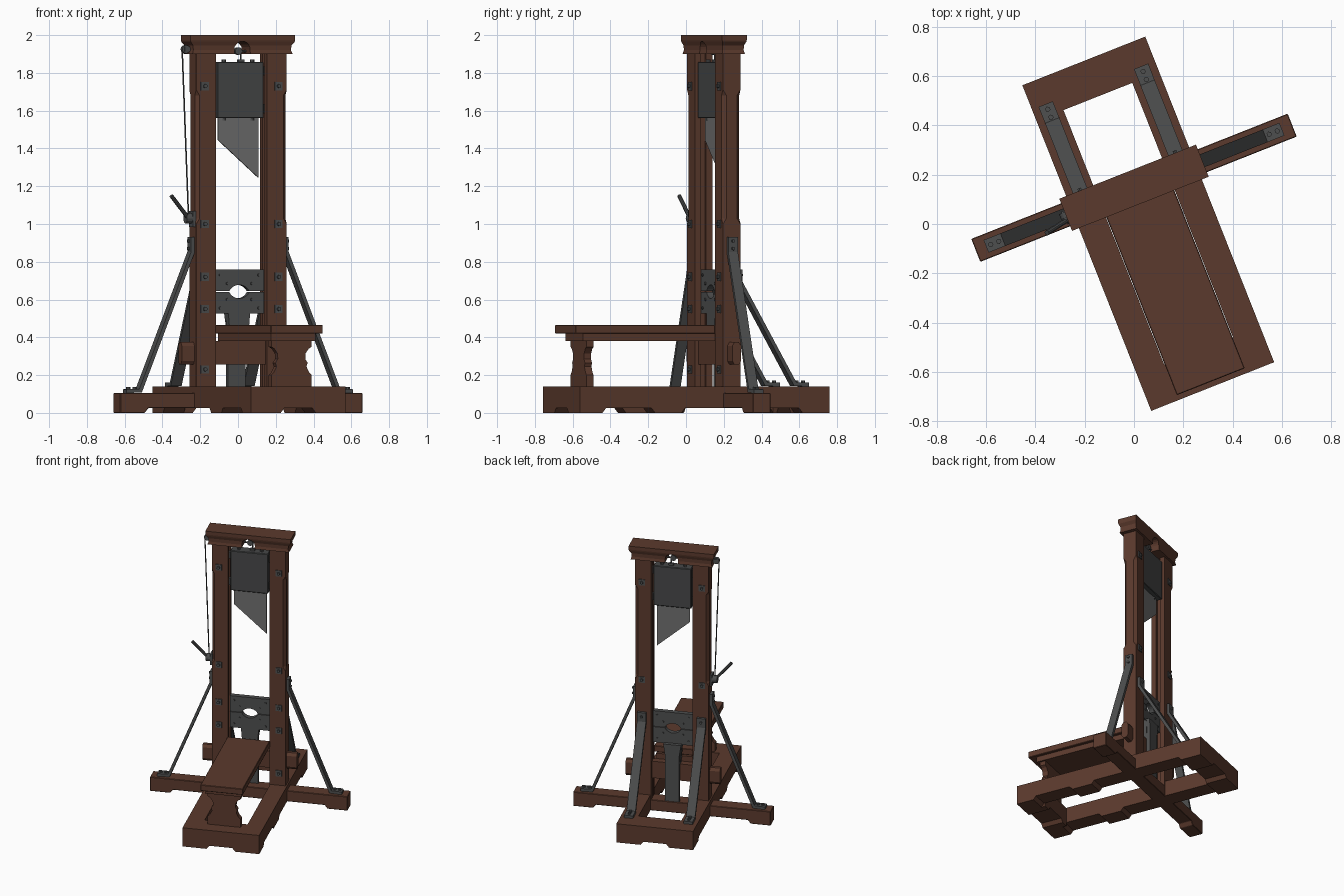
import bpy, bmesh, math
from mathutils import Matrix, Vector

if "Cube" in bpy.data.objects:
    bpy.data.objects.remove(bpy.data.objects["Cube"])

# The whole model is turned about z; parts use local u (across), v (depth), z
PLACE = Matrix.Translation((0, 0.147, 0)) @ Matrix.Rotation(math.radians(21.6), 4, 'Z')

def material(name, rgb):
    m = bpy.data.materials.new(name)
    m.diffuse_color = (*rgb, 1)
    m.use_nodes = True
    m.node_tree.nodes["Principled BSDF"].inputs["Base Color"].default_value = m.diffuse_color
    return m

WOOD = material("brown wood", (0.105, 0.042, 0.026))
IRON = material("dark iron", (0.075, 0.077, 0.077))
WEIGHT = material("weight iron", (0.062, 0.064, 0.065))
STEEL = material("blade steel", (0.16, 0.16, 0.16))

def finish(name, bm, mat, bevel=0):
    bmesh.ops.recalc_face_normals(bm, faces=bm.faces[:])
    me = bpy.data.meshes.new(name)
    bm.to_mesh(me)
    bm.free()
    me.materials.append(mat)
    ob = bpy.data.objects.new(name, me)
    ob.matrix_world = PLACE
    bpy.context.collection.objects.link(ob)
    if bevel:
        b = ob.modifiers.new("bevel", 'BEVEL')
        b.width, b.segments = bevel, 1
    return ob

def loft(name, rings, mat, bevel=0):
    bm = bmesh.new()
    rows = [[bm.verts.new(p) for p in r] for r in rings]
    n = len(rows[0])
    for a, b in zip(rows, rows[1:]):
        for i in range(n):
            bm.faces.new((a[i], a[(i + 1) % n], b[(i + 1) % n], b[i]))
    bm.faces.new(rows[0])
    bm.faces.new(rows[-1])
    return finish(name, bm, mat, bevel)

def box(name, lo, hi, mat, bevel=0):
    return loft(name, [[(lo[0], lo[1], z), (hi[0], lo[1], z), (hi[0], hi[1], z), (lo[0], hi[1], z)]
                       for z in (lo[2], hi[2])], mat, bevel)

def prism_v(name, pts, v0, v1, mat, bevel=0):   # (u, z) outline pushed along v
    return loft(name, [[(a, v, b) for a, b in pts] for v in (v0, v1)], mat, bevel)

def prism_u(name, pts, u0, u1, mat, bevel=0):   # (v, z) outline pushed along u
    return loft(name, [[(u, a, b) for a, b in pts] for u in (u0, u1)], mat, bevel)

def rod(name, p, q, r, mat, n=12):
    p, q = Vector(p), Vector(q)
    bm = bmesh.new()
    rot = (q - p).to_track_quat('Z', 'Y').to_matrix().to_4x4()
    bmesh.ops.create_cone(bm, cap_ends=True, segments=n, radius1=r, radius2=r, depth=(q - p).length,
                          matrix=Matrix.Translation((p + q) / 2) @ rot)
    return finish(name, bm, mat)

def strap(name, path, width, thick, place):     # bent flat bar
    bm = bmesh.new()
    rows = [[bm.verts.new(place(s, w, z)) for w in (-width / 2, width / 2)] for s, z in path]
    for a, b in zip(rows, rows[1:]):
        bm.faces.new((a[0], a[1], b[1], b[0]))
    ob = finish(name, bm, IRON)
    m = ob.modifiers.new("thickness", 'SOLIDIFY')
    m.thickness, m.offset, m.use_even_offset = thick, 0, True
    return ob

# Base frame with raised feet
rail = [(-.867, 0), (-.74, 0), (-.72, .025), (-.46, .025), (-.44, 0), (-.29, 0), (-.27, .025),
        (.38, .025), (.40, 0), (.553, 0), (.553, .14), (-.867, .14)]
bar = [(-.152, 0), (-.1, 0), (-.08, .025), (.08, .025), (.1, 0), (.152, 0), (.152, .14), (-.152, .14)]
for s, side in ((-1, "left"), (1, "right")):
    prism_u(side + "_base_rail", rail, s * .15, s * .268, WOOD)
prism_v("front_base_bar", bar, -.867, -.712, WOOD)
prism_v("back_base_bar", bar, .398, .553, WOOD)
prism_v("cross_foot", [(-.69, 0), (-.55, 0), (-.53, .025), (.53, .025), (.55, 0), (.69, 0),
                       (.69, .105), (-.69, .105)], -.05, .05, WOOD, .003)

# Posts with stopped chamfers and a blade groove
def post_ring(s, z, c):
    o, i, h = .258, .145, .05
    return [(s * u, v, z) for u, v in (
        (o - c, -h), (o, c - h), (o, h - c), (o - c, h), (i, h), (i, .014),
        (i + .02, .014), (i + .02, -.014), (i, -.014), (i, -h))]

for s, side in ((-1, "left"), (1, "right")):
    loft(side + "_post", [post_ring(s, z, c) for z, c in (
        (.1, .001), (1.0, .001), (1.03, .02), (1.68, .02), (1.71, .001), (1.92, .001))], WOOD)
    # bolt plates on front and back
    for k, z in enumerate((.23, .55, .72, 1.0, 1.73)):
        for f in ((-1, 1) if k > 2 else (-1,)):
            y = f * .05
            box(side + "_bolt_plate", (s * .21 - .022, min(y, y + f * .006), z - .022),
                (s * .21 + .022, max(y, y + f * .006), z + .022), IRON)
            rod(side + "_bolt", (s * .21, y, z), (s * .21, y + f * .016, z), .011, IRON, 6)
    # side brace, back brace and their bolts
    strap(side + "_side_brace", [(.268, .93), (.268, .85), (.565, .118), (.645, .115)], .055, .02,
          lambda a, w, z: (s * a, w, z))
    strap(side + "_back_brace", [(.06, .76), (.06, .69), (.37, .152), (.447, .15)], .062, .02,
          lambda a, w, z: (s * .208 + w, a, z))
    for d in (.59, .625):
        rod(side + "_side_foot_bolt", (s * d, 0, .12), (s * d, 0, .137), .011, IRON, 6)
    for d in (.39, .425):
        rod(side + "_back_foot_bolt", (s * .208, d, .155), (s * .208, d, .172), .011, IRON, 6)
    for d in (.87, .91):
        rod(side + "_side_top_bolt", (s * .27, 0, d), (s * .288, 0, d), .009, IRON, 6)
    rod(side + "_back_top_bolt", (s * .208, .06, .73), (s * .208, .08, .73), .009, IRON, 6)
    # through tenon with clipped corners
    prism_u(side + "_tenon", [(-.025, .275), (-.012, .255), (.012, .255), (.025, .275),
                              (.025, .355), (.012, .375), (-.012, .375), (-.025, .355)],
            s * .25, s * .33, WOOD)

# Moulded cap with arched opening
cap = loft("cap_beam", [[(a * u, b * v, z) for a, b in ((-1, -1), (1, -1), (1, 1), (-1, 1))]
                        for z, u, v in ((1.9, .285, .065), (1.92, .278, .06), (1.945, .28, .061),
                                        (1.965, .296, .068), (1.975, .298, .07), (2.0, .298, .07))], WOOD)
arch = [(-.045, 1.88), (.045, 1.88)] + [(.045 * math.cos(t * math.pi / 10), 1.925 + .042 * math.sin(t * math.pi / 10))
                                        for t in range(11)]
cutter = prism_v("arch_cutter", arch, -.2, .2, WOOD)
cutter.hide_render = True
mod = cap.modifiers.new("arch", 'BOOLEAN')
mod.operation, mod.object, mod.solver = 'DIFFERENCE', cutter, 'EXACT'
bpy.context.view_layer.objects.active = cap
bpy.ops.object.modifier_apply(modifier=mod.name)
bpy.data.objects.remove(cutter)

# Blade, weight and guides
box("blade_weight", (-.132, -.038, 1.56), (.132, .038, 1.858), WEIGHT, .004)
prism_v("blade", [(-.115, 1.57), (-.115, 1.445), (.115, 1.245), (.115, 1.57)], -.005, .005, STEEL)
for s in (-1, 1):
    for z in (1.61, 1.81):
        box("blade_guide", (s * .145 - .016, -.012, z - .025), (s * .145 + .016, .012, z + .025), IRON)
    rod("weight_bolt", (s * .08, 0, 1.548), (s * .08, 0, 1.87), .012, IRON, 6)

# Neck board in two halves with a lens-shaped opening
def lens(sign):
    return [(.056 * math.cos(t * math.pi / 12), .642 + sign * .036 * math.sin(t * math.pi / 12) ** 1.3)
            for t in range(1, 12)]
edge = lambda z: ([(.14, z), (.056, z)], [(-.056, z), (-.14, z)])
for name, sign, far, split in (("lower_neck_board", -1, .525, .640), ("upper_neck_board", 1, .76, .644)):
    a, b = edge(split)
    prism_v(name, [(-.14, far), (.14, far)] + a + lens(sign) + b, -.018, .018, IRON)
    for u in (-.11, -.07, .07, .11):
        z = far - sign * (.03 if abs(u) > .1 else .075)
        rod("neck_board_bolt", (u, -.024, z), (u, .024, z), .007, IRON, 6)
prism_v("neck_board_support", [(-.05, .1), (.05, .1), (.05, .45), (.062, .53), (-.062, .53), (-.05, .45)],
        .018, .045, IRON)
prism_v("neck_board_stem", [(-.05, .38), (.05, .38), (.062, .53), (-.062, .53)], -.018, .02, IRON)

# Tie beam and bench
box("tie_beam", (-.16, -.03, .255), (.16, .018, .38), WOOD)
box("bench_top", (-.148, -.846, .42), (.148, -.05, .465), WOOD, .003)
box("bench_under_plank", (-.127, -.794, .38), (.127, -.03, .42), WOOD)
half = [(.115, .135), (.115, .2), (.1, .215), (.085, .245), (.092, .265), (.078, .285),
        (.08, .315), (.098, .34), (.115, .35), (.115, .385)]
prism_v("bench_leg", half + [(-u, z) for u, z in reversed(half)], -.77, -.73, WOOD)

# Rope, pulleys and crank
rod("center_pulley", (0, -.012, 1.915), (0, .012, 1.915), .02, IRON, 16)
rod("center_axle", (-.055, 0, 1.915), (.055, 0, 1.915), .006, IRON, 8)
rod("center_rope", (.015, 0, 1.85), (.015, 0, 1.92), .005, IRON, 8)
box("lifting_eye", (-.002, -.01, 1.855), (.032, .01, 1.872), IRON)
box("side_pulley_bracket", (-.31, -.018, 1.912), (-.25, .018, 1.94), IRON)
rod("side_pulley", (-.3, -.012, 1.925), (-.3, .012, 1.925), .022, IRON, 16)
rod("side_rope", (-.318, 0, 1.925), (-.286, -.01, 1.04), .004, IRON, 8)
box("crank_bracket", (-.272, -.04, .985), (-.255, .02, 1.07), IRON)
rod("crank_drum", (-.26, -.012, 1.03), (-.305, -.012, 1.03), .027, IRON, 12)
rod("crank_handle", (-.29, -.02, 1.03), (-.396, -.04, 1.15), .011, IRON, 10)
